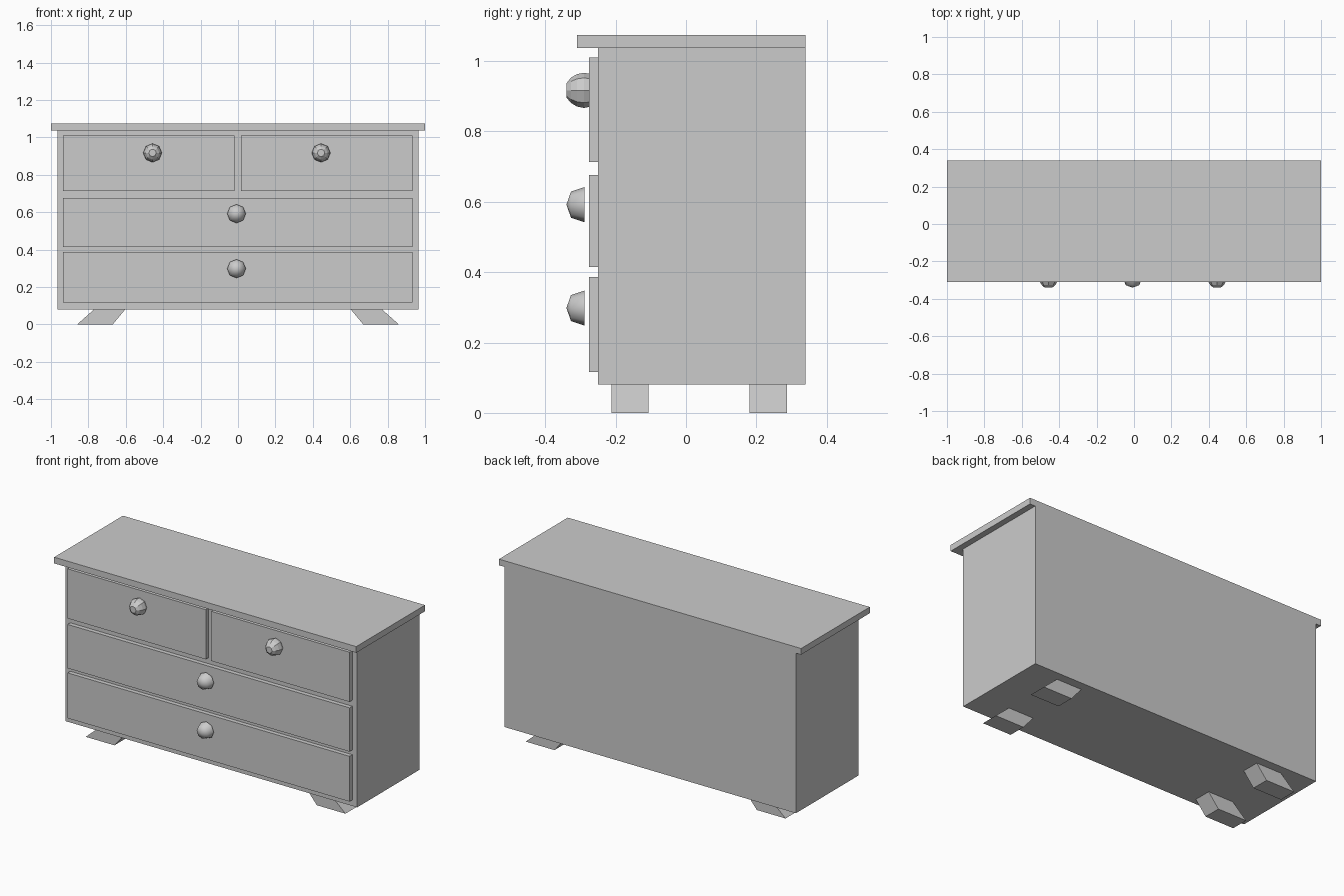
import bpy, bmesh, math

if "Cube" in bpy.data.objects:
    bpy.data.objects.remove(bpy.data.objects["Cube"])


def finish(name, bm):
    bmesh.ops.recalc_face_normals(bm, faces=bm.faces)
    me = bpy.data.meshes.new(name)
    bm.to_mesh(me)
    bm.free()
    ob = bpy.data.objects.new(name, me)
    bpy.context.collection.objects.link(ob)
    return ob


def prism(name, profile, y0, y1):
    """Extrude an (x, z) outline from y0 to y1."""
    bm = bmesh.new()
    face = bm.faces.new([bm.verts.new((x, y0, z)) for x, z in profile])
    ext = bmesh.ops.extrude_face_region(bm, geom=[face])
    verts = [v for v in ext["geom"] if isinstance(v, bmesh.types.BMVert)]
    bmesh.ops.translate(bm, verts=verts, vec=(0, y1 - y0, 0))
    return finish(name, bm)


def box(name, x0, x1, y0, y1, z0, z1):
    return prism(name, [(x0, z0), (x1, z0), (x1, z1), (x0, z1)], y0, y1)


def knob(name, x, z, profile, smooth, sides=8):
    """Revolve (radius, y) rings about a y axis, closing the front end."""
    bm = bmesh.new()
    rings = []
    for r, y in profile:
        if r == 0:
            rings.append([bm.verts.new((x, y, z))] * sides)
        else:
            angles = [2 * math.pi * i / sides for i in range(sides)]
            rings.append([bm.verts.new((x + r * math.cos(a), y, z + r * math.sin(a)))
                          for a in angles])
    for a, b in zip(rings, rings[1:]):
        for i in range(sides):
            j = (i + 1) % sides
            quad = list(dict.fromkeys((a[i], a[j], b[j], b[i])))
            bm.faces.new(quad)
    if profile[-1][0] > 0:
        bm.faces.new(rings[-1])
    for f in bm.faces:
        f.smooth = smooth
    bm.normal_update()
    # An open shell: make sure it faces outward
    ob = finish(name, bm)
    return ob


# Carcass and overhanging top
box("body", -0.966, 0.964, -0.25, 0.34, 0.08, 1.038)
box("top_board", -1, 1, -0.31, 0.34, 1.038, 1.075)

# Drawer fronts
for name, x0, x1, z0, z1 in (
        ("drawer_top_left", -0.935, -0.02, 0.713, 1.01),
        ("drawer_top_right", 0.016, 0.932, 0.713, 1.01),
        ("drawer_middle", -0.935, 0.932, 0.415, 0.677),
        ("drawer_bottom", -0.935, 0.932, 0.116, 0.387)):
    box(name, x0, x1, -0.276, -0.25, z0, z1)

# Faceted knobs on the top drawers
round_profile = [(0.046, -0.27), (0.05, -0.29), (0.046, -0.31),
                 (0.036, -0.327), (0.02, -0.34)]
for side, x in (("left", -0.457), ("right", 0.444)):
    knob("knob_top_" + side, x, 0.917, round_profile, False)

# Smooth half-dome knobs on the wide drawers
dome_profile = [(0.05, -0.288), (0.037, -0.327), (0, -0.34)]
for name, z in (("knob_middle", 0.592), ("knob_bottom", 0.298)):
    knob(name, -0.008, z, dome_profile, True)

# Splayed feet
for side, s in (("left", -1), ("right", 1)):
    outline = [(s * 0.67, 0), (s * 0.86, 0), (s * 0.77, 0.08), (s * 0.603, 0.08)]
    prism("front_foot_" + side, outline, -0.212, -0.107)
    prism("back_foot_" + side, outline, 0.18, 0.287)
